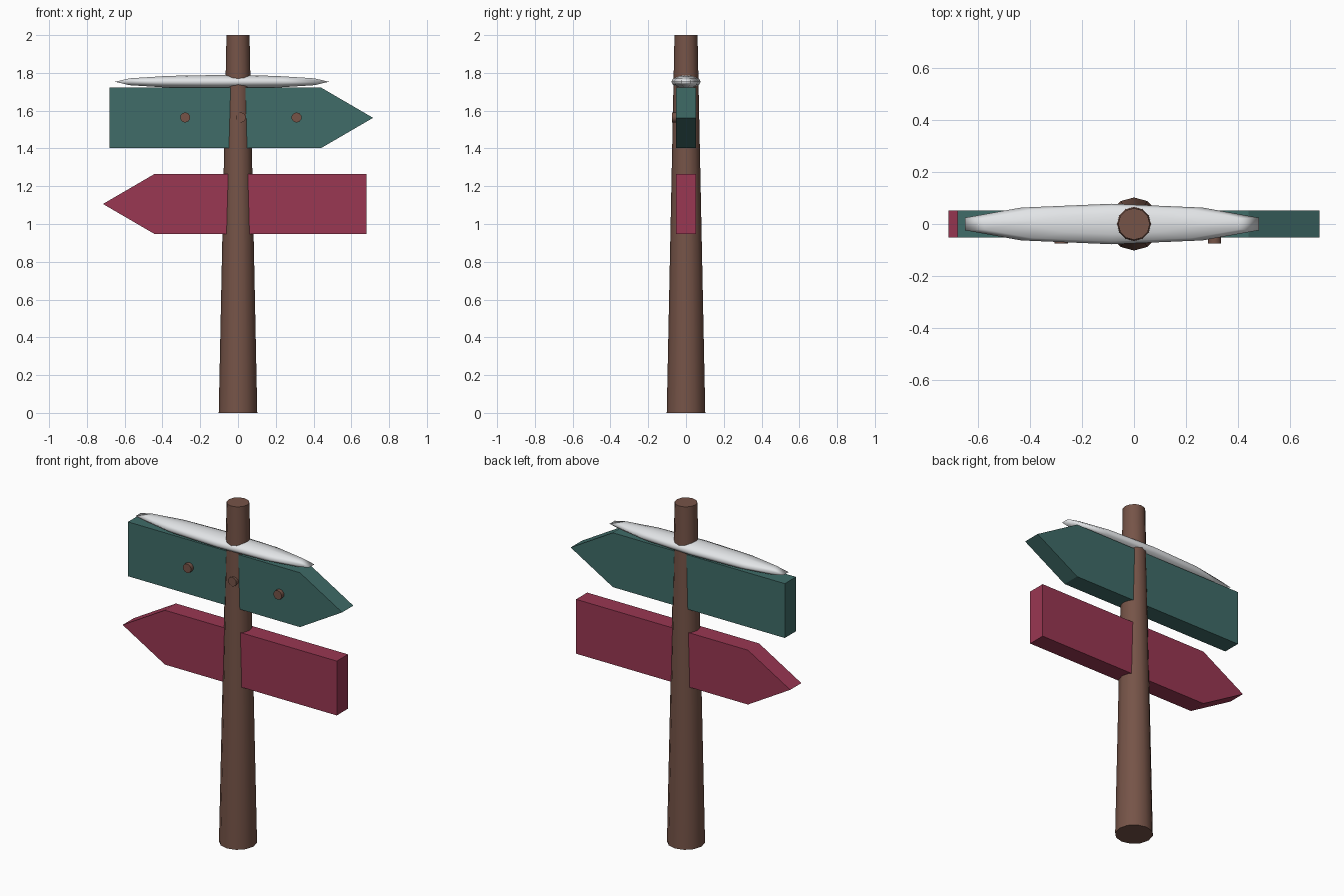
import bpy, bmesh, math
from mathutils import Matrix

if "Cube" in bpy.data.objects:
    bpy.data.objects.remove(bpy.data.objects["Cube"], do_unlink=True)


def material(name, rgb):
    m = bpy.data.materials.new(name)
    m.use_nodes = True
    m.diffuse_color = (*rgb, 1)
    m.node_tree.nodes["Principled BSDF"].inputs["Base Color"].default_value = (*rgb, 1)
    return m


wood = material("brown wood", (0.18, 0.088, 0.064))
teal = material("teal paint", (0.05, 0.15, 0.138))
red = material("crimson paint", (0.32, 0.038, 0.085))
white = material("snow white", (0.84, 0.86, 0.88))


def finish(name, bm, mat, smooth_angle=None):
    bmesh.ops.recalc_face_normals(bm, faces=bm.faces)
    mesh = bpy.data.meshes.new(name)
    bm.to_mesh(mesh)
    bm.free()
    mesh.materials.append(mat)
    obj = bpy.data.objects.new(name, mesh)
    bpy.context.collection.objects.link(obj)
    if smooth_angle:
        bpy.ops.object.select_all(action="DESELECT")
        obj.select_set(True)
        bpy.context.view_layer.objects.active = obj
        bpy.ops.object.shade_smooth_by_angle(angle=math.radians(smooth_angle))
    return obj


def cylinder(name, sides, r1, r2, depth, matrix, mat):
    bm = bmesh.new()
    bmesh.ops.create_cone(bm, cap_ends=True, segments=sides, radius1=r1,
                          radius2=r2, depth=depth, matrix=matrix)
    return finish(name, bm, mat, 50)


# Arrow-shaped plank pointing along +x (direction 1) or -x (direction -1)
def arrow_board(name, z, direction, mat):
    half_height, half_depth = 0.16, 0.052
    outline = [(-0.68, -half_height), (0.44, -half_height), (0.715, 0),
               (0.44, half_height), (-0.68, half_height)]
    bm = bmesh.new()
    face = bm.faces.new([bm.verts.new((x * direction, -half_depth, z + h))
                         for x, h in outline])
    new = bmesh.ops.extrude_face_region(bm, geom=[face])["geom"]
    bmesh.ops.translate(bm, vec=(0, 2 * half_depth, 0),
                        verts=[v for v in new if isinstance(v, bmesh.types.BMVert)])
    return finish(name, bm, mat)


# Tapered post
cylinder("post", 12, 0.102, 0.061, 2, Matrix.Translation((0, 0, 1)), wood)

# Two boards pointing opposite ways
arrow_board("upper_board", 1.562, 1, teal)
arrow_board("lower_board", 1.106, -1, red)

# Nails on the front of the upper board
for label, x in (("right", -0.28), ("middle", 0.015), ("left", 0.31)):
    place = Matrix.Translation((x, -0.055, 1.564)) @ Matrix.Rotation(math.pi / 2, 4, "X")
    cylinder("nail_" + label, 10, 0.027, 0.027, 0.04, place, wood)

# Flattened snow drift on the upper board
bm = bmesh.new()
bmesh.ops.create_uvsphere(
    bm, u_segments=10, v_segments=6, radius=1,
    matrix=Matrix.Translation((-0.085, 0, 1.753)) @ Matrix.Diagonal((0.595, 0.078, 0.036, 1)))
finish("snow", bm, white, 180)
